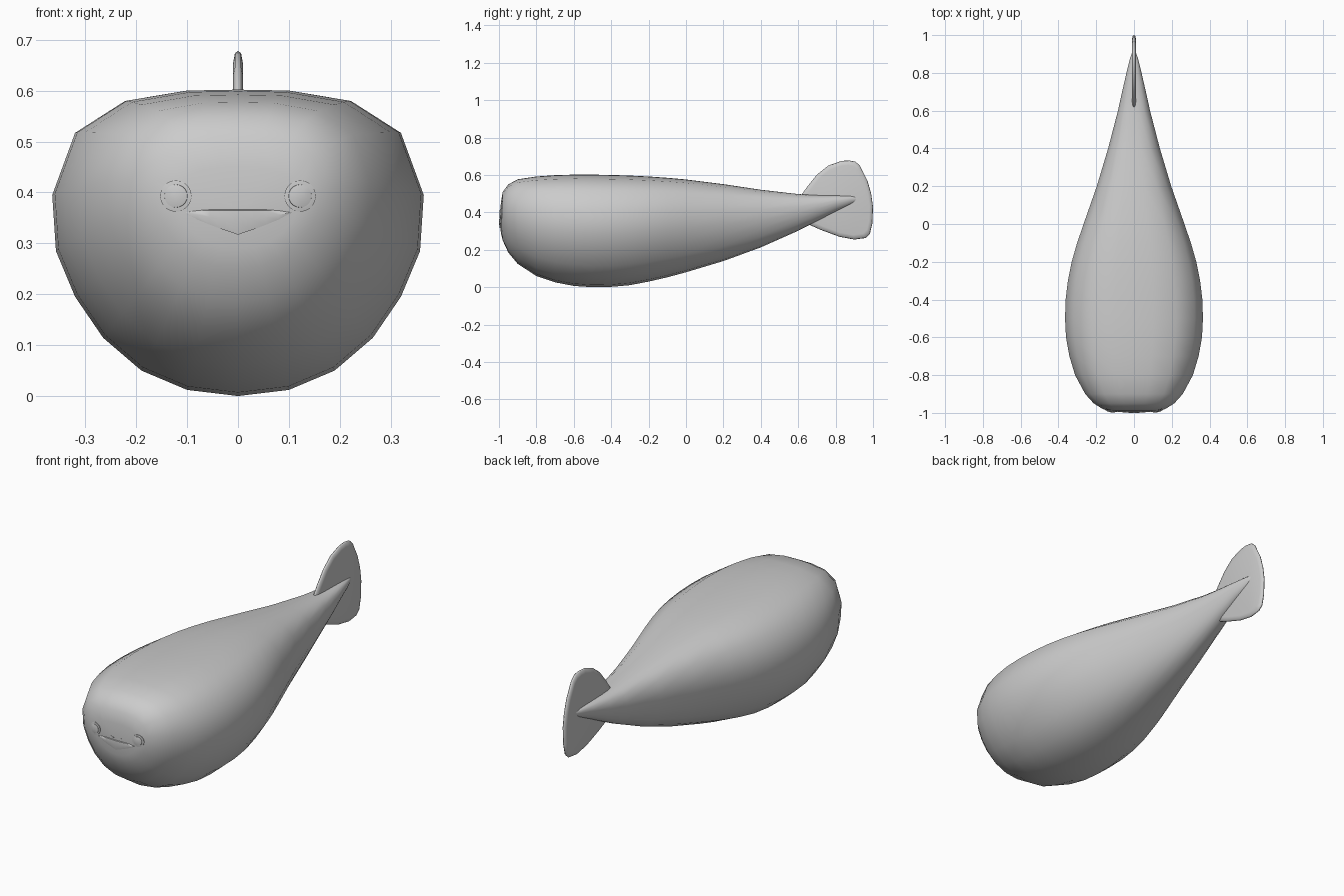
import bpy, bmesh, math
from mathutils import Vector
from mathutils.bvhtree import BVHTree

if "Cube" in bpy.data.objects:
    bpy.data.objects.remove(bpy.data.objects["Cube"])

grey = bpy.data.materials.new("plain_grey")
grey.diffuse_color = (0.6, 0.6, 0.6, 1)
grey.use_nodes = True
grey.node_tree.nodes["Principled BSDF"].inputs["Base Color"].default_value = grey.diffuse_color


def finish(bm, name, angle=60):
    bmesh.ops.recalc_face_normals(bm, faces=bm.faces)
    mesh = bpy.data.meshes.new(name)
    bm.to_mesh(mesh)
    bm.free()
    ob = bpy.data.objects.new(name, mesh)
    bpy.context.collection.objects.link(ob)
    mesh.materials.append(grey)
    bpy.ops.object.select_all(action='DESELECT')
    ob.select_set(True)
    bpy.context.view_layer.objects.active = ob
    bpy.ops.object.shade_smooth_by_angle(angle=math.radians(angle))
    return ob


# Body: flat-topped section lofted along y
half = [(0, 0), (.274, .02), (.52, .083), (.726, .19), (.877, .324), (.98, .473),
        (1, .656), (.877, .859), (.608, .963), (.274, .997), (0, 1)]
section = half + [(-x, z) for x, z in half[-2:0:-1]]
# y, half width, bottom, top
stations = [(-.99, .12, .29, .45), (-.98, .165, .25, .51), (-.95, .213, .185, .55),
            (-.9, .258, .125, .577), (-.8, .312, .06, .592), (-.7, .342, .026, .599),
            (-.6, .36, .007, .602), (-.5, .365, 0, .602), (-.4, .362, .002, .6),
            (-.3, .35, .011, .597), (-.2, .33, .03, .592), (-.1, .301, .053, .585),
            (0, .267, .08, .576), (.2, .197, .14, .551), (.4, .137, .213, .521),
            (.6, .085, .302, .498), (.7, .063, .352, .492), (.8, .04, .404, .49),
            (.88, .02, .442, .488), (.92, .006, .462, .482)]
bm = bmesh.new()
rings = [[bm.verts.new((x * w, y, b + z * (t - b))) for x, z in section]
         for y, w, b, t in stations]
n = len(section)
for a, c in zip(rings, rings[1:]):
    for i in range(n):
        bm.faces.new((a[i], a[(i + 1) % n], c[(i + 1) % n], c[i]))
nose = bm.verts.new((0, -.995, .37))
for i in range(n):
    bm.faces.new((rings[0][i], rings[0][(i + 1) % n], nose))
bm.faces.new(rings[-1])
bmesh.ops.recalc_face_normals(bm, faces=bm.faces)
surface = BVHTree.FromBMesh(bm)
finish(bm, "body")


def on_face(x, z):
    return surface.ray_cast(Vector((x, -2, z)), Vector((0, 1, 0)))[0].y


# Tail fin: rounded upright blade, thinner at its rim
outline = [(.6, .47), (.65, .54), (.7, .602), (.76, .65), (.83, .675), (.87, .678),
           (.905, .672), (.93, .65), (.97, .57), (.99, .5), (1, .43), (.996, .34),
           (.983, .285), (.96, .263), (.9, .255), (.82, .27), (.72, .307), (.65, .338),
           (.6, .4)]
bm = bmesh.new()
loops = []
for x, s in [(-.01, .88), (-.006, .98), (0, 1), (.006, .98), (.01, .88)]:
    loops.append([bm.verts.new((x, .84 + (y - .84) * s, .46 + (z - .46) * s))
                  for y, z in outline])
n = len(outline)
for a, c in zip(loops, loops[1:]):
    for i in range(n):
        bm.faces.new((a[i], a[(i + 1) % n], c[(i + 1) % n], c[i]))
bm.faces.new(loops[0])
bm.faces.new(loops[-1])
finish(bm, "tail_fin", 75)


# Eyes: thin stepped discs following the face
def disc(name, x, z, steps, sides=20):
    bm = bmesh.new()
    loops = []
    for r, lift in steps:
        loop = []
        for k in range(sides):
            a = 2 * math.pi * k / sides
            px, pz = x + r * math.cos(a), z + r * math.sin(a)
            loop.append(bm.verts.new((px, on_face(px, pz) - lift, pz)))
        loops.append(loop)
    for a, c in zip(loops, loops[1:]):
        for i in range(sides):
            j = (i + 1) % sides
            bm.faces.new((a[i], a[j], c[j], c[i]))
    bm.faces.new(loops[-1])
    finish(bm, name, 35)


for side, s in (("left", -1), ("right", 1)):
    disc(side + "_eye_rim", s * .122, .393, [(.031, -.002), (.031, .003), (.022, .004)])
    disc(side + "_eye", s * .122, .393, [(.023, .001), (.0225, .006), (.012, .008)])
    # Nostrils: small slanted slits above the beak
    bm = bmesh.new()
    corners = [(.012, .374), (.031, .379), (.029, .382), (.013, .378)]
    front = [bm.verts.new((s * x, on_face(s * x, z) - .0015, z)) for x, z in corners]
    back = [bm.verts.new((s * x, on_face(s * x, z) + .002, z)) for x, z in corners]
    bm.faces.new(front)
    for i in range(4):
        j = (i + 1) % 4
        bm.faces.new((front[i], front[j], back[j], back[i]))
    finish(bm, side + "_nostril", 30)

# Beak: wide shallow wedge with a pointed lower lip
xs = [-.104, -.08, -.055, -.028, 0, .028, .055, .08, .104]
bm = bmesh.new()
rows = []
for x in xs:
    f = 1 - abs(x) / .104
    top, low = .362 + .005 * min(1, f * 3), .36 - .043 * f ** .8
    col = [(top, -.002), (top - .002, .001 + .004 * f),
           (top * .5 + low * .5, .002 + .006 * f), (low, .001 + .003 * f), (low, -.002)]
    rows.append([bm.verts.new((x, max(on_face(x, z) - d, -1), z)) for z, d in col])
for a, c in zip(rows, rows[1:]):
    for i in range(4):
        bm.faces.new((a[i], a[i + 1], c[i + 1], c[i]))
bm.faces.new(rows[0])
bm.faces.new(rows[-1])
finish(bm, "beak", 40)
